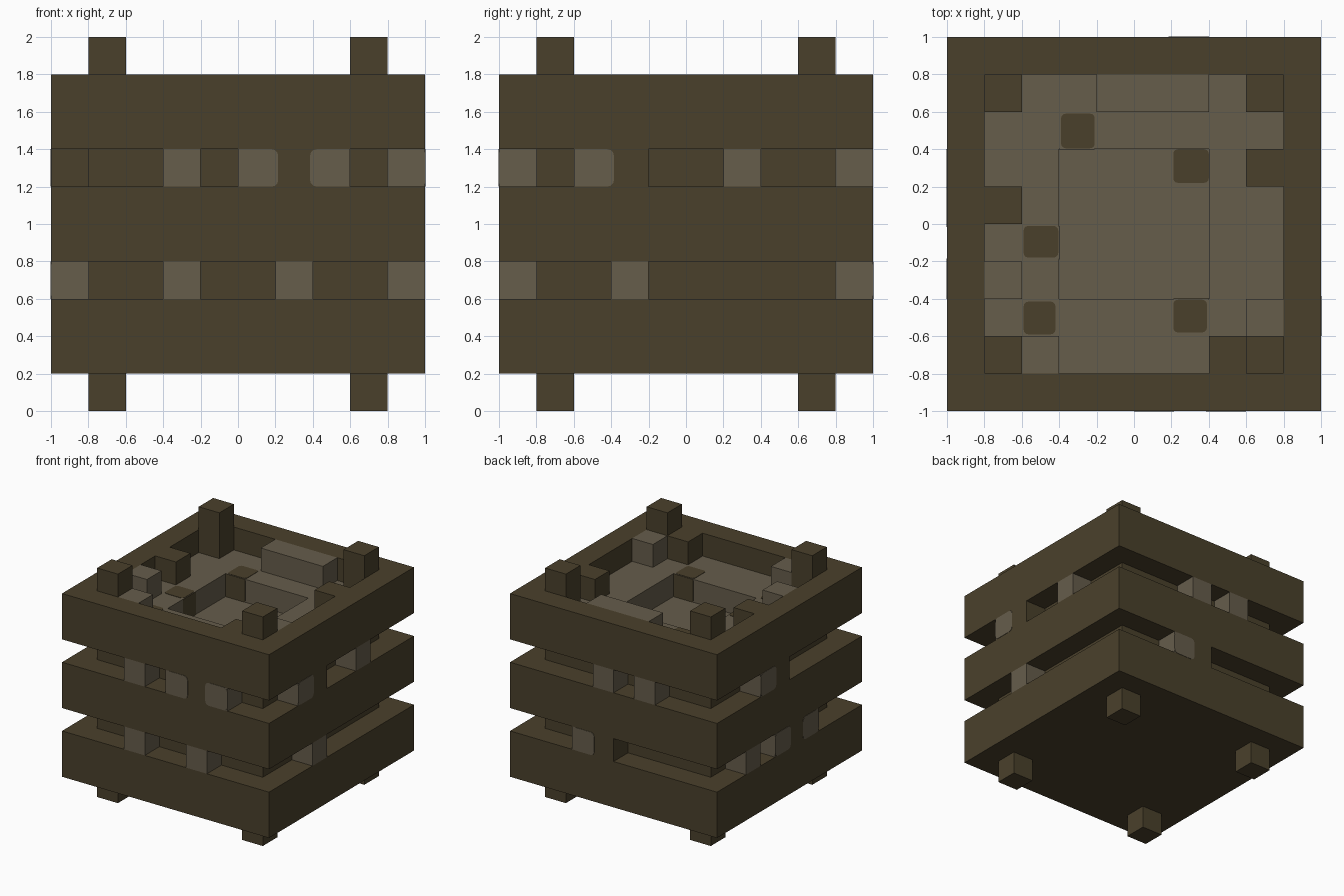
import bpy, bmesh, math
from mathutils import Vector

if "Cube" in bpy.data.objects:
    bpy.data.objects.remove(bpy.data.objects["Cube"])


def material(name, rgb):
    m = bpy.data.materials.new(name)
    m.use_nodes = True
    m.diffuse_color = (*rgb, 1)
    m.node_tree.nodes["Principled BSDF"].inputs["Base Color"].default_value = (*rgb, 1)
    return m


WOOD = material("dark_wood", (0.0685, 0.0513, 0.0242))
STONE = material("pale_stone", (0.133, 0.109, 0.0704))


def finish(name, bm, *mats):
    bmesh.ops.recalc_face_normals(bm, faces=bm.faces)
    mesh = bpy.data.meshes.new(name)
    bm.to_mesh(mesh)
    bm.free()
    for m in mats:
        mesh.materials.append(m)
    ob = bpy.data.objects.new(name, mesh)
    bpy.context.collection.objects.link(ob)
    return ob


def box(name, x, y, z, mat):
    """Box from three (low, high) ranges."""
    bm = bmesh.new()
    bmesh.ops.create_cube(bm, size=1)
    for v in bm.verts:
        v.co = [r[0] + (c + 0.5) * (r[1] - r[0]) for c, r in zip(v.co, (x, y, z))]
    return finish(name, bm, mat)


def frame(name, outer, inner, z0, z1, mat):
    """Square hollow frame."""
    bm = bmesh.new()
    rings = [[bm.verts.new((sx * h, sy * h, z))
              for sx, sy in ((-1, -1), (1, -1), (1, 1), (-1, 1))]
             for h, z in ((outer, z0), (outer, z1), (inner, z1), (inner, z0))]
    for k in range(4):
        a, b = rings[k], rings[(k + 1) % 4]
        for i in range(4):
            j = (i + 1) % 4
            bm.faces.new((a[i], a[j], b[j], b[i]))
    return finish(name, bm, mat)


def plate(name, origin, u, v, n, us, vs, mat, r=0.035, t=0.003):
    """Thin rounded rectangle lying on the plane through origin, raised along n."""
    o, u, v, n = map(Vector, (origin, u, v, n))
    bm = bmesh.new()
    ring = []
    corners = ((us[1], vs[1], -1, -1), (us[0], vs[1], 1, -1),
               (us[0], vs[0], 1, 1), (us[1], vs[0], -1, 1))
    for k, (cu, cv, du, dv) in enumerate(corners):
        for s in range(4):
            a = math.radians(90 * k + 30 * s)
            pu = cu + du * r + r * math.cos(a)
            pv = cv + dv * r + r * math.sin(a)
            ring.append(bm.verts.new(o + u * pu + v * pv))
    face = bm.faces.new(ring)
    ext = bmesh.ops.extrude_face_region(bm, geom=[face])["geom"]
    bmesh.ops.translate(bm, vec=n * t, verts=[e for e in ext if isinstance(e, bmesh.types.BMVert)])
    return finish(name, bm, mat)


# Solid core: wooden sides, stone floor of the pit on its top face
core = box("core", (-0.8, 0.8), (-0.8, 0.8), (0.2, 1.4), WOOD)
core.data.materials.append(STONE)
for p in core.data.polygons:
    if p.normal.z > 0.9:
        p.material_index = 1

# Three wooden bands and the stone fill around the pit
for label, z in (("lower", 0.2), ("middle", 0.8), ("upper", 1.4)):
    frame(label + "_band", 1.0, 0.8, z, z + 0.4, WOOD)
frame("stone_fill", 0.8, 0.4, 1.4, 1.6, STONE)

# Feet and corner posts
for sx, nx in ((-1, "right"), (1, "left")):
    for sy, ny in ((-1, "front"), (1, "back")):
        xr, yr = sorted((sx * 0.6, sx * 0.8)), sorted((sy * 0.6, sy * 0.8))
        box(f"{ny}_{nx}_foot", xr, yr, (0, 0.2), WOOD)
        box(f"{ny}_{nx}_post", xr, yr, (1.6, 2.0), WOOD)

# Lumps standing on the fill
for x0, x1, y0, y1, mat in (
        (-0.2, 0.4, 0.6, 0.8, STONE), (-0.8, -0.6, -0.4, -0.2, STONE),
        (-0.6, -0.4, -0.8, -0.6, STONE), (0.6, 0.8, -0.6, -0.4, STONE),
        (-0.8, -0.6, 0.0, 0.2, WOOD), (0.6, 0.8, 0.2, 0.4, WOOD),
        (0.4, 0.6, -0.8, -0.6, WOOD)):
    box("stone_lump" if mat is STONE else "wood_lump", (x0, x1), (y0, y1), (1.6, 1.8), mat)

# Dark chips inlaid in the stone
X, Y, Z = (1, 0, 0), (0, 1, 0), (0, 0, 1)
for us, vs, z in (((-0.39, -0.21), (0.405, 0.59), 1.6),
                  ((0.21, 0.4), (0.22, 0.4), 1.4),
                  ((-0.59, -0.405), (-0.18, -0.01), 1.6),
                  ((-0.59, -0.42), (-0.59, -0.415), 1.6),
                  ((0.21, 0.39), (-0.58, -0.405), 1.6)):
    plate("floor_chip", (0, 0, z), X, Y, Z, us, vs, WOOD, r=0.025)
plate("pit_back_chip", (0, 0.4, 0), X, Z, (0, -1, 0), (-0.4, -0.21), (1.4, 1.6), WOOD, r=0.01)
plate("pit_front_chip", (0, -0.4, 0), X, Z, Y, (0.21, 0.4), (1.4, 1.6), WOOD, r=0.01)
plate("pit_side_chip", (-0.4, 0, 0), Y, Z, X, (-0.19, -0.01), (1.4, 1.6), WOOD, r=0.01)

# Blocks poking out through the gaps: side, start along the side, bottom height
SIDES = {"front": (1, -1), "back": (1, 1), "left": (0, 1), "right": (0, -1)}


def gap_block(side, a, b, z, mat):
    axis, s = SIDES[side]
    depth, along = sorted((s * 0.8, s * 1.0)), (a, b)
    x, y = (along, depth) if axis else (depth, along)
    box(f"{side}_gap_{'stone' if mat is STONE else 'wood'}", x, y, (z, z + 0.2), mat)


for side, a, z in (("front", -0.4, 1.2), ("front", -0.4, 0.6), ("front", 0.2, 0.6),
                   ("left", 0.2, 1.2), ("left", -0.4, 0.6),
                   ("back", 0.0, 1.2), ("back", -0.4, 1.2), ("right", 0.4, 0.6)):
    gap_block(side, a, a + 0.2, z, STONE)

# Wood blocks with rounded stones beside them (d: direction from stone to wood)
for side, w, z, dirs in (("front", 0.2, 1.2, (1, -1)), ("left", -0.4, 1.2, (1,)),
                         ("back", 0.0, 0.6, (-1,)), ("right", 0.0, 1.2, (-1,)),
                         ("right", -0.2, 0.6, (1, -1))):
    lo, hi = w, w + 0.2
    axis, s = SIDES[side]
    n = Vector(Y if axis else X) * s
    for d in dirs:
        if d > 0:    # stone lies below the wood block
            gap_block(side, w - 0.2, w - 0.03, z, STONE)
            lo, span = w - 0.03, (w - 0.2, w + 0.015)
        else:
            gap_block(side, w + 0.23, w + 0.4, z, STONE)
            hi, span = w + 0.23, (w + 0.185, w + 0.4)
        plate(f"{side}_stone_face", n, X if axis else Y, Z, n, span, (z, z + 0.2), STONE)
    gap_block(side, lo, hi, z, WOOD)
